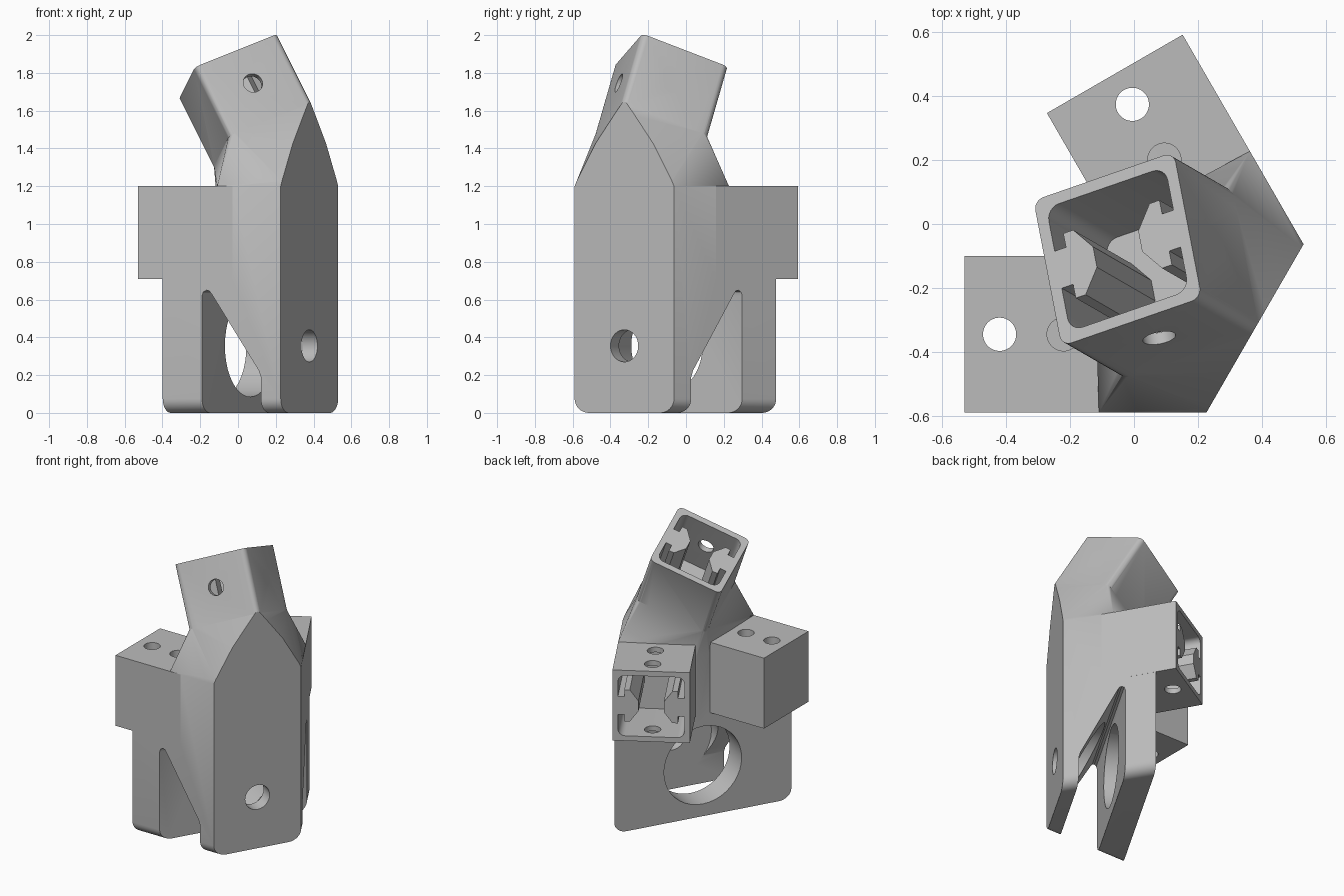
import bpy, bmesh, math
from mathutils import Matrix, Vector

if "Cube" in bpy.data.objects:
    bpy.data.objects.remove(bpy.data.objects["Cube"])

grey = bpy.data.materials.new("plain grey")
grey.use_nodes = True
colour = (0.5, 0.5, 0.5, 1)
grey.diffuse_color = colour
grey.node_tree.nodes["Principled BSDF"].inputs["Base Color"].default_value = colour

# Working frame: x points out of the pin plate, y runs along it
C, S = math.cos(math.radians(30)), 0.5
FACE, BACK, TOP, HALF, DEPTH = 0.491, -0.05, 1.2, 0.245, 0.42
HOLE = 0.052


def make(name, bm):
    bmesh.ops.recalc_face_normals(bm, faces=bm.faces)
    mesh = bpy.data.meshes.new(name)
    bm.to_mesh(mesh)
    bm.free()
    mesh.materials.append(grey)
    ob = bpy.data.objects.new(name, mesh)
    bpy.context.collection.objects.link(ob)
    return ob


def prism(name, points, low, high, frame=Matrix(), bevel=None):
    """Extrude a flat outline along the frame's z axis."""
    bm = bmesh.new()
    face = bm.faces.new([bm.verts.new((x, y, low)) for x, y in points])
    new = bmesh.ops.extrude_face_region(bm, geom=[face])["geom"]
    bmesh.ops.translate(bm, vec=(0, 0, high - low),
                        verts=[g for g in new if isinstance(g, bmesh.types.BMVert)])
    if bevel:
        edges = [e for e in bm.edges if bevel(e)]
        bmesh.ops.bevel(bm, geom=edges, offset=0.075, segments=8,
                        profile=0.5, affect='EDGES')
    bm.transform(frame)
    return make(name, bm)


def axes(origin, z, y):
    z, y = Vector(z).normalized(), Vector(y).normalized()
    m = Matrix((y.cross(z), y, z)).transposed().to_4x4()
    m.translation = Vector(origin)
    return m


def circle(r, n=40):
    return [(r * math.cos(2 * math.pi * i / n), r * math.sin(2 * math.pi * i / n))
            for i in range(n)]


def corner(half, r, n=6):
    return [(half - r + r * math.cos(i * math.pi / 2 / n),
             half - r + r * math.sin(i * math.pi / 2 / n)) for i in range(n + 1)]


def mirrored(quarter):
    top = quarter + [(-x, y) for x, y in reversed(quarter)]
    return top + [(x, -y) for x, y in reversed(top)]


def combine(target, tool, operation):
    mod = target.modifiers.new("join", 'BOOLEAN')
    mod.operation, mod.solver, mod.object = operation, 'EXACT', tool
    bpy.context.view_layer.objects.active = target
    bpy.ops.object.modifier_apply(modifier=mod.name)
    bpy.data.objects.remove(tool)


def side(x):
    """Half width of the wedge body at x."""
    return 0.682 - (x + 0.164) * S / C


# Wedge body with rounded feet
def foot_edge(e):
    a, b = (v.co for v in e.verts)
    return a.z == b.z == 0 and a.y * b.y > 0 and abs(a.x - b.x) > 0.1


OUT = FACE + 0.03
bracket = prism("corner_bracket", [(BACK, -side(BACK)), (OUT, -side(OUT)),
                                   (OUT, side(OUT)), (BACK, side(BACK))],
                0, TOP, bevel=foot_edge)

# Socket frames: mouth centre, outward axis, bolt direction
arms = [axes((-0.2865, s * 0.47, TOP - HALF), (-C, s * S, 0), (0, 0, 1)) for s in (-1, 1)]
tilt = axes((-0.005, 0, 1.832), (-S, 0, C), (C, -1, S))

# Horizontal sockets
square = mirrored([(HALF, HALF)])
for frame in arms:
    combine(bracket, prism("arm_socket", square, -0.5, 0, frame), 'UNION')

# Tapered shoulder from the body up to the tilted socket
round_square = mirrored(corner(0.248, 0.035))
bm = bmesh.new()
for x, y in round_square:
    bm.verts.new(tilt @ Vector((x, y, -DEPTH)))
for s in (-1, 1):
    for z in (TOP - 0.1, TOP):
        for x, y in ((OUT, side(OUT)), (0.2, side(0.2)), (-0.045, 0.048)):
            bm.verts.new((x, s * y, z))
    bm.verts.new((OUT - 0.02, s * 0.17, 1.425))
hull = bmesh.ops.convex_hull(bm, input=bm.verts)
bmesh.ops.delete(bm, geom=list({g for g in hull["geom_interior"] + hull["geom_unused"]
                                if isinstance(g, bmesh.types.BMVert)}), context='VERTS')
combine(bracket, make("shoulder", bm), 'UNION')
combine(bracket, prism("tilted_socket", round_square, -DEPTH - 0.04, 0, tilt), 'UNION')

# Flat outer face of the pin plate
combine(bracket, prism("face_trim", [(FACE, -1), (1, -1), (1, 1), (FACE, 1)], -1, 3),
        'DIFFERENCE')

# Socket cavities, leaving a T-shaped rib on two opposite walls
cavity = mirrored([(0.08, 0.035), (0.135, 0.11), (0.17, 0.11), (0.17, 0.063),
                   (0.21, 0.063)] + corner(0.21, 0.045))
# The outline is split by the ribs, so it closes across the rib tips
for frame in arms + [tilt]:
    combine(bracket, prism("cavity", cavity, -DEPTH, 0.05, frame), 'DIFFERENCE')


def drill(frame, r, low, high):
    combine(bracket, prism("drill", circle(r), low, high, frame), 'DIFFERENCE')


# Bolt holes in the arms: one right through, one in the top only
for frame in arms:
    for depth, low in ((0.11, -0.4), (0.31, 0)):
        drill(axes(frame @ Vector((0, 0, -depth)), (0, 0, 1), (1, 0, 0)), HOLE, low, 0.4)

# Bolt holes in the two outer walls of the tilted socket
spot = tilt @ Vector((0, 0, -0.2))
axis = tilt.col[2].to_3d()
for s in (-1, 1):
    drill(axes(spot, (C, s, S), axis), HOLE, 0, 0.4)

# Slot between the two plates
slot = [(0.13, -0.1), (0.13, 0.62), (0.136, 0.64), (0.15, 0.65), (0.164, 0.645),
        (0.175, 0.628), (0.39, 0.225), (0.4, 0.19), (0.4, -0.1)]
along = Matrix(((1, 0, 0, 0), (0, 0, 1, 0), (0, 1, 0, 0), (0, 0, 0, 1)))
combine(bracket, prism("slot", slot, -1, 1, along), 'DIFFERENCE')

# Large bore in the rear plate, axle and pin holes in the outer one
for z, r, low, high in ((0.355, 0.27, -0.2, 0.4), (0.355, 0.085, 0.3, 0.6),
                        (0.53, 0.033, 0.3, 0.6), (0.182, 0.033, 0.3, 0.6)):
    drill(axes((0, 0, z), (1, 0, 0), (0, 0, 1)), r, low, high)

# Turn into place and shade
bracket.data.transform(Matrix.Translation((-0.047, -0.081, 0))
                       @ Matrix.Rotation(math.radians(-30), 4, 'Z'))
bpy.ops.object.select_all(action='DESELECT')
bracket.select_set(True)
bpy.context.view_layer.objects.active = bracket
bpy.ops.object.shade_smooth_by_angle(angle=math.radians(30))
